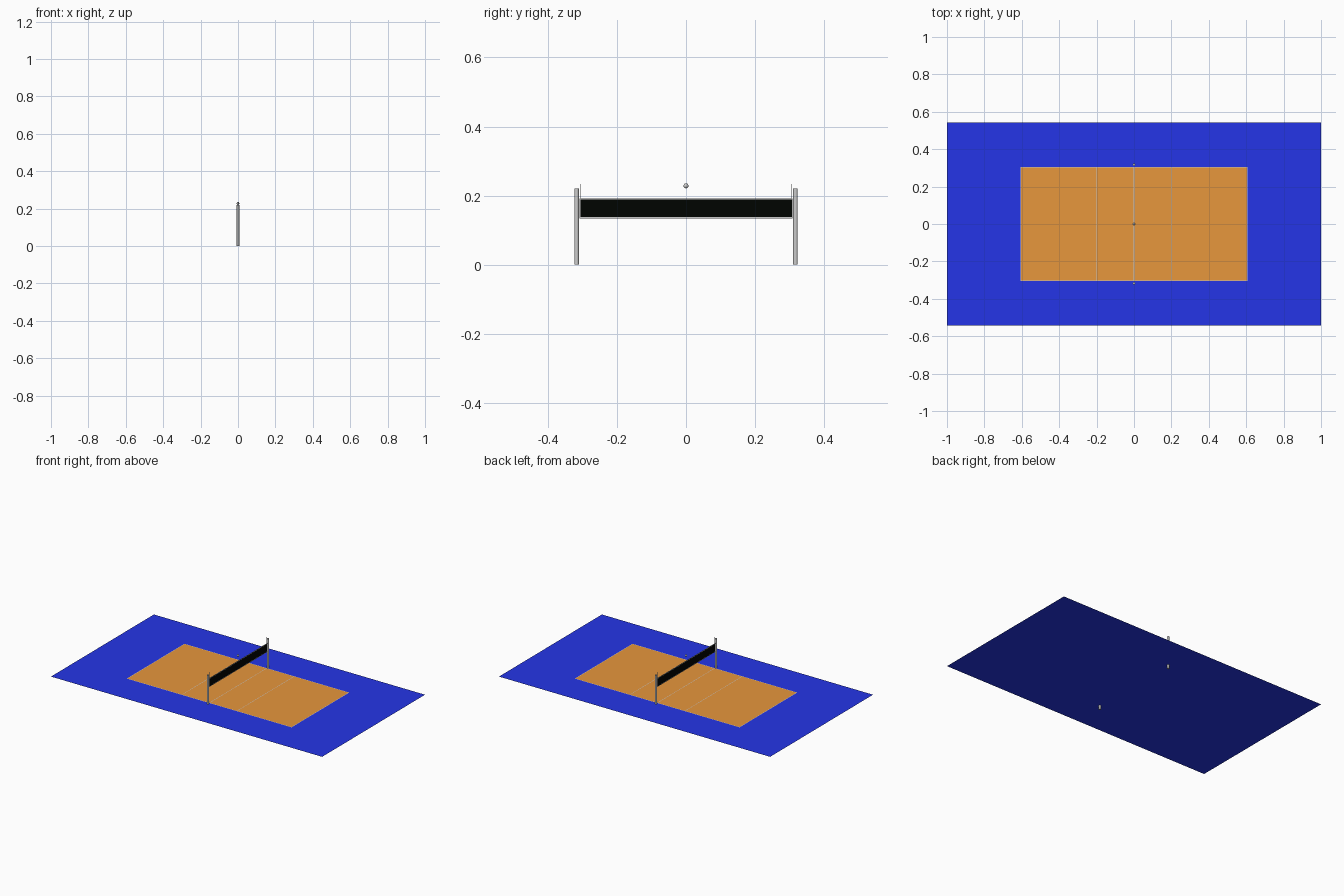
import bpy

if "Cube" in bpy.data.objects:
    bpy.data.objects.remove(bpy.data.objects["Cube"])

def material(name, rgb):
    m = bpy.data.materials.new(name)
    m.diffuse_color = (*rgb, 1)
    m.use_nodes = True
    m.node_tree.nodes["Principled BSDF"].inputs["Base Color"].default_value = m.diffuse_color
    return m

BLUE = material("floor_blue", (0.018, 0.036, 0.80))
ORANGE = material("court_orange", (0.80, 0.31, 0.045))
WHITE = material("line_white", (0.8, 0.8, 0.8))
BLACK = material("net_black", (0.0, 0.001, 0.0))

def finish(name, mat):
    o = bpy.context.object
    o.name = name
    if mat:
        o.data.materials.append(mat)
    return o

def sheet(name, x, y, z, sx, sy, mat):
    bpy.ops.mesh.primitive_plane_add(size=1, location=(x, y, z))
    o = finish(name, mat)
    o.scale = (sx, sy, 1)
    return o

def box(name, loc, size, mat=None):
    bpy.ops.mesh.primitive_cube_add(size=1, location=loc)
    o = finish(name, mat)
    o.scale = size
    return o

def rod(name, y, z0, z1, r, x=0, sides=24, mat=None):
    bpy.ops.mesh.primitive_cylinder_add(vertices=sides, radius=r, depth=z1 - z0,
                                        location=(x, y, (z0 + z1) / 2))
    o = finish(name, mat)
    bpy.ops.object.shade_smooth_by_angle()
    return o

# Floor and playing area; the posts are sunk through the floor
F = 0.0265
L, W, T = 0.608, 0.304, 0.0030
sheet("floor", 0, 0, F, 2, 1.084, BLUE)
sheet("court", 0, 0, F + 0.0005, 2 * L, 2 * W, ORANGE)

# Court markings
for x, label in ((-L, "left_end"), (-0.203, "left_attack"), (0, "centre"),
                 (0.203, "right_attack"), (L, "right_end")):
    px = x - T / 2 * ((x > 0.5) - (x < -0.5))
    sheet(label + "_line", px, 0, F + 0.00055, T, 2 * W, WHITE)
for s, label in ((-1, "front"), (1, "back")):
    sheet(label + "_side_line", 0, s * (W - T / 2), F + 0.0006, 2 * L, T, WHITE)

# Net with edge bands
Z0, Z1, HALF = 0.134, 0.192, 0.309
box("net", (0, 0, (Z0 + Z1) / 2), (0.0015, 2 * HALF, Z1 - Z0), BLACK)
for z, label in ((Z0 + 0.002, "bottom"), (Z1 - 0.002, "top")):
    box(label + "_band", (0, 0, z), (0.0025, 2 * HALF, 0.004))

# Posts, side bands and antennas
for s, label in ((-1, "front"), (1, "back")):
    rod(label + "_post", s * 0.317, 0, 0.220, 0.0068)
    box(label + "_net_band", (0, s * 0.308, (Z0 + Z1) / 2), (0.0025, 0.0025, Z1 - Z0))
    rod(label + "_antenna", s * 0.305, Z0, 0.233, 0.0009, x=-s * 0.0015, sides=10)

# Ball above the net
bpy.ops.mesh.primitive_uv_sphere_add(segments=24, ring_count=12, radius=0.0072,
                                     location=(0, 0, 0.228))
finish("ball", None)
bpy.ops.object.shade_smooth_by_angle()
